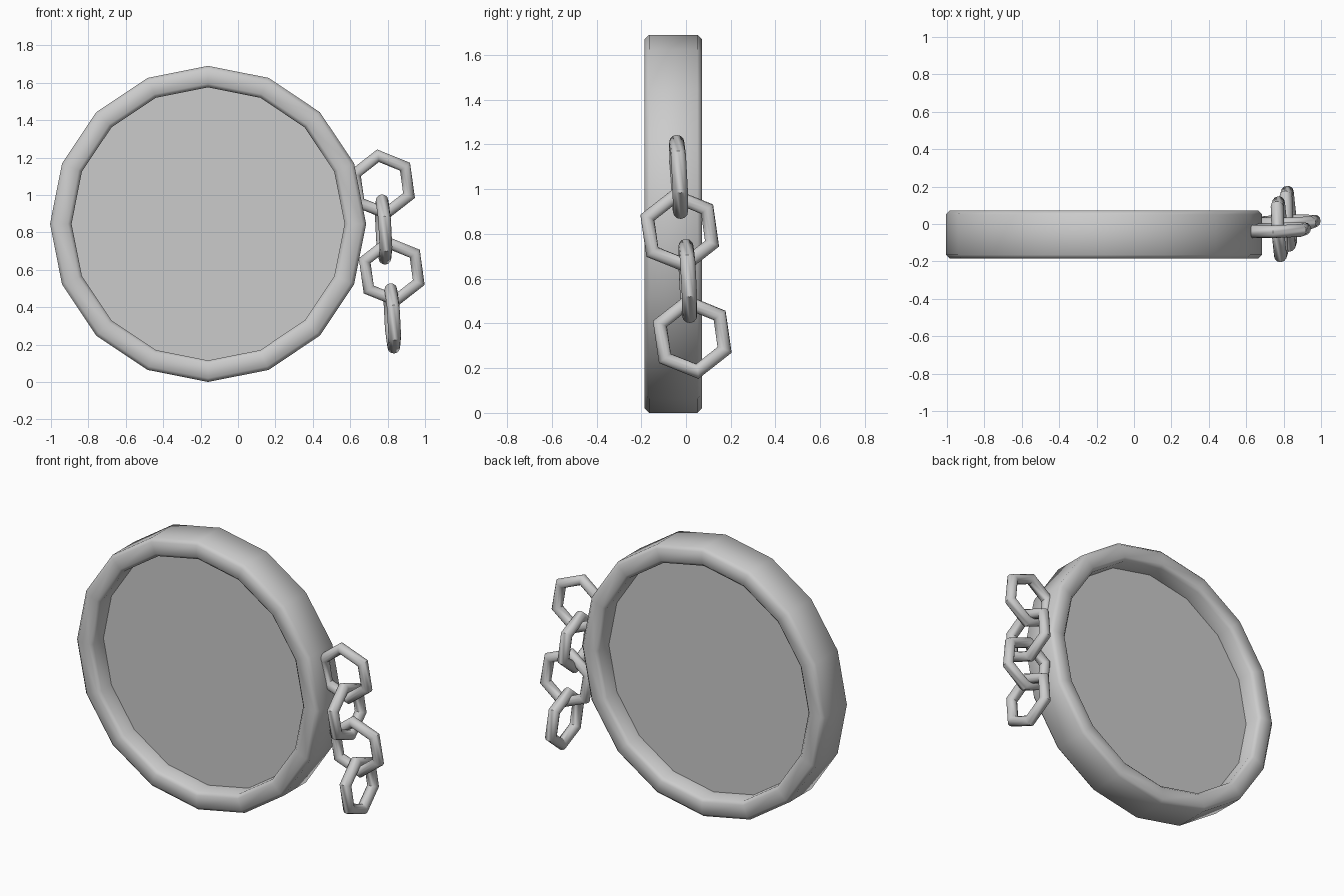
import bpy, bmesh
from math import cos, sin, pi, radians
from mathutils import Vector

cube = bpy.data.objects.get("Cube")
if cube:
    bpy.data.objects.remove(cube)

grey = bpy.data.materials.new("light grey")
grey.use_nodes = True
grey.diffuse_color = (0.6, 0.6, 0.6, 1)
grey.node_tree.nodes["Principled BSDF"].inputs["Base Color"].default_value = (0.6, 0.6, 0.6, 1)

X, Y, Z = Vector((1, 0, 0)), Vector((0, 1, 0)), Vector((0, 0, 1))


def sweep(name, centre, u, v, profile, sides, start=0, smooth_angle=180):
    """Revolve a closed (radius, offset) profile in the plane of u and v."""
    u = u.normalized()
    n = u.cross(v).normalized()
    v = n.cross(u)
    bm = bmesh.new()
    loops = []
    for i in range(sides):
        a = start + 2 * pi * i / sides
        out = u * cos(a) + v * sin(a)
        loops.append([bm.verts.new(centre + out * r + n * h) for r, h in profile])
    for i in range(sides):
        a, b = loops[i], loops[(i + 1) % sides]
        for j in range(len(profile)):
            k = (j + 1) % len(profile)
            bm.faces.new((a[j], b[j], b[k], a[k]))
    bmesh.ops.recalc_face_normals(bm, faces=bm.faces)
    return finish(name, bm, smooth_angle)


def finish(name, bm, smooth_angle):
    mesh = bpy.data.meshes.new(name)
    bm.to_mesh(mesh)
    bm.free()
    mesh.materials.append(grey)
    obj = bpy.data.objects.new(name, mesh)
    bpy.context.collection.objects.link(obj)
    bpy.ops.object.select_all(action='DESELECT')
    obj.select_set(True)
    bpy.context.view_layer.objects.active = obj
    if smooth_angle >= 180:
        bpy.ops.object.shade_smooth()
    elif smooth_angle > 0:
        bpy.ops.object.shade_smooth_by_angle(angle=radians(smooth_angle))
    return obj


# Chamfered rim
centre = Vector((-0.16, -0.057, 0.845))
outer, inner, half, cut = 0.845, 0.73, 0.128, 0.02
rim_profile = [(outer, half - cut), (outer - cut, half), (inner + cut, half), (inner, half - cut),
               (inner, cut - half), (inner + cut, -half), (outer - cut, -half), (outer, cut - half)]
sweep("rim", centre, X, Z, rim_profile, 16)

# Thin pane in the middle of the rim
bm = bmesh.new()
bmesh.ops.create_cone(bm, cap_ends=True, segments=16, radius1=inner + 0.01,
                      radius2=inner + 0.01, depth=0.02)
pane = finish("pane", bm, 0)
pane.location = centre
pane.rotation_euler = (pi / 2, 0, 0)

# Hanging chain of six-sided links, alternately turned
tube = [(0.156 + 0.034 * cos(2 * pi * i / 12), 0.034 * sin(2 * pi * i / 12)) for i in range(12)]
links = [((0.77, -0.033, 1.055), X), ((0.778, -0.028, 0.815), Y),
         ((0.822, 0.008, 0.59), X), ((0.825, 0.028, 0.34), Y)]
for i, (pos, side) in enumerate(links):
    if side is X:
        u, v = X + Y * 0.03, Z - Y * 0.05
    else:
        u, v = Y - X * 0.06, Z - X * 0.06
    sweep(f"chain_link_{i + 1}", Vector(pos), u, v, tube, 6, radians(98), 50)
